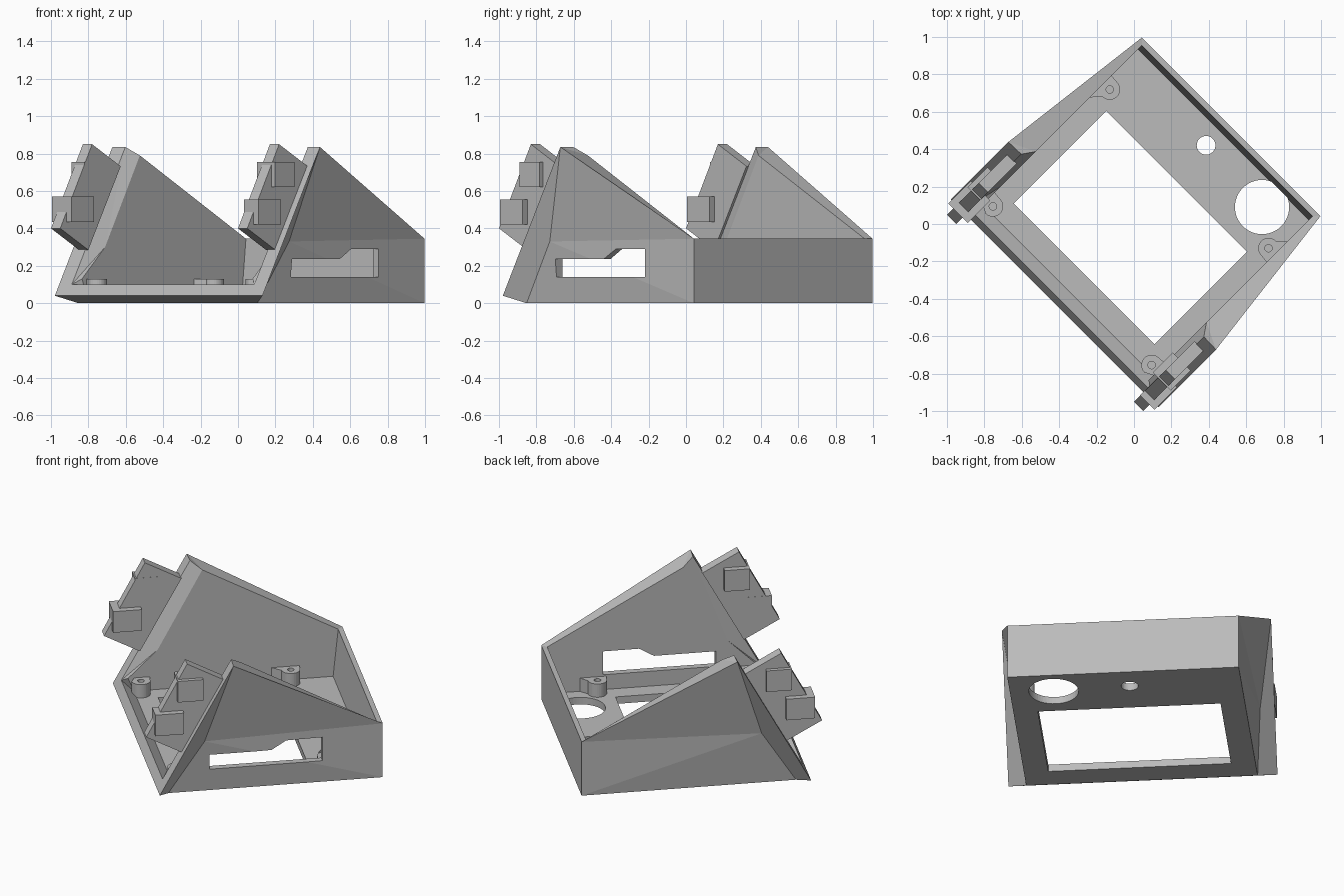
import bpy, bmesh, math
from mathutils import Matrix

if "Cube" in bpy.data.objects:
    bpy.data.objects.remove(bpy.data.objects["Cube"])

# Everything is laid out in a square-on frame (u across, v depth), then turned 45 degrees
TURN = Matrix.Rotation(-math.pi / 4, 4, 'Z')

grey = bpy.data.materials.new("light grey plastic")
grey.diffuse_color = (0.50, 0.50, 0.50, 1)
grey.use_nodes = True
grey.node_tree.nodes["Principled BSDF"].inputs["Base Color"].default_value = grey.diffuse_color


def make(name, verts, faces):
    me = bpy.data.meshes.new(name)
    me.from_pydata(verts, [], faces)
    bm = bmesh.new()
    bm.from_mesh(me)
    bmesh.ops.recalc_face_normals(bm, faces=bm.faces)
    bm.to_mesh(me)
    bm.free()
    me.transform(TURN)
    me.materials.append(grey)
    ob = bpy.data.objects.new(name, me)
    bpy.context.collection.objects.link(ob)
    return ob


def prism(name, pts, axis, lo, hi):
    """Extrude a profile: axis 'z' takes (u, v) points, axis 'u' takes (v, z) points."""
    n = len(pts)
    place = (lambda p, h: (p[0], p[1], h)) if axis == 'z' else (lambda p, h: (h, p[0], p[1]))
    verts = [place(p, h) for h in (lo, hi) for p in pts]
    faces = [list(range(n)), list(range(n, 2 * n))]
    faces += [[i, (i + 1) % n, n + (i + 1) % n, n + i] for i in range(n)]
    return make(name, verts, faces)


def rect(a0, a1, b0, b1):
    return [(a0, b0), (a1, b0), (a1, b1), (a0, b1)]


def circle(cu, cv, r, n=48):
    return [(cu + r * math.cos(2 * math.pi * i / n), cv + r * math.sin(2 * math.pi * i / n))
            for i in range(n)]


def cut(ob, cutter):
    m = ob.modifiers.new("cut", 'BOOLEAN')
    m.operation = 'DIFFERENCE'
    m.solver = 'EXACT'
    m.object = cutter
    bpy.context.view_layer.objects.active = ob
    bpy.ops.object.modifier_apply(modifier=m.name)
    bpy.data.objects.remove(cutter)


# Open tray shell: one side's corner points, mirrored across u
FLOOR = 0.045
P = {
    'peak': (0.785, -0.165, 0.835), 'lip': (0.785, -0.60, 0.04),
    'base_front': (0.675, -0.53, 0), 'base_back': (0.675, 0.735, 0),
    'back_top': (0.675, 0.735, 0.345), 'kink': (0.708, -0.322, 0.33),
    'rim_top': (0.69, -0.162, 0.835), 'rim_low': (0.69, -0.567, 0.10),
    'in_top': (0.645, -0.097, 0.79), 'in_kink': (0.645, -0.36, 0.30),
    'in_low': (0.645, -0.535, 0.13), 'floor_front': (0.645, -0.50, FLOOR),
    'floor_back': (0.645, 0.675, FLOOR), 'in_back': (0.645, 0.705, 0.345),
}
names = list(P)
N = len(names)
side_faces = [
    'peak lip base_front kink', 'kink base_front base_back', 'kink base_back back_top',
    'peak kink back_top', 'peak rim_top rim_low lip', 'peak in_top rim_top',
    'peak back_top in_back in_top', 'rim_top in_top in_kink', 'rim_top in_kink rim_low',
    'in_kink in_low rim_low', 'rim_low in_low floor_front',
    'in_top in_back floor_back floor_front in_low in_kink',
]
# Strips running from one side to the other
ring = ['lip', 'base_front', 'base_back', 'back_top', 'in_back', 'floor_back',
        'floor_front', 'rim_low']
verts = [P[k] for k in names] + [(-P[k][0], P[k][1], P[k][2]) for k in names]
faces = []
for f in side_faces:
    idx = [names.index(k) for k in f.split()]
    faces += [idx, [N + i for i in reversed(idx)]]
for a, b in zip(ring, ring[1:] + ring[:1]):
    i, j = names.index(a), names.index(b)
    faces.append([i, j, N + j, N + i])
shell = make("tray_shell", verts, faces)

# Floor window, round holes and the stepped slot in the right wall
cut(shell, prism("window_cutter", rect(-0.533, 0.533, -0.377, 0.322), 'z', -0.1, 0.1))
cut(shell, prism("large_hole_cutter", circle(0.42, 0.548, 0.145), 'z', -0.1, 0.1))
cut(shell, prism("small_hole_cutter", circle(-0.025, 0.57, 0.05), 'z', -0.1, 0.1))
slot = [(-0.29, 0.14), (0.377, 0.14), (0.377, 0.29), (0.163, 0.29), (0.075, 0.237), (-0.29, 0.237)]
cut(shell, prism("slot_cutter", slot, 'u', 0.55, 0.9))

# Screw bosses against the side walls; the wings are the wall contact offsets in v
for name, s, v, w0, w1 in (("back_left_boss", -1, 0.417, -0.11, 0.06),
                           ("back_right_boss", 1, 0.417, -0.06, 0.10),
                           ("front_left_boss", -1, -0.467, -0.03, 0.06),
                           ("front_right_boss", 1, -0.467, -0.03, 0.06)):
    r, cu = 0.055, 0.60
    arc = [(cu - r * math.cos(t), v + r * math.sin(t))
           for t in (math.pi * (i / 16 - 0.5) for i in range(17))]
    pts = [(0.65, v + w0)] + arc + [(0.65, v + w1)]
    boss = prism(name, [(s * u, q) for u, q in pts], 'z', FLOOR - 0.01, 0.13)
    cut(boss, prism("screw_cutter", circle(s * cu, v, 0.02, 24), 'z', 0.06, 0.2))

# Hinge tabs standing off the sloped front, each with two square pegs through it
tab = [(-0.431, 0.85), (-0.672, 0.40), (-0.46, 0.285), (-0.215, 0.732)]
for side, s, low_in, up_in, dz in (("left", -1, 0.633, 0.671, 0.015), ("right", 1, 0.671, 0.633, 0)):
    prism(side + "_tab", tab, 'u', s * 0.672, s * 0.742)
    prism(side + "_lower_peg", rect(-0.625, -0.455, 0.42 + dz, 0.555 + dz), 'u', s * low_in, s * 0.78)
    prism(side + "_upper_peg", rect(-0.49, -0.34, 0.62, 0.755), 'u', s * up_in, s * 0.768)
